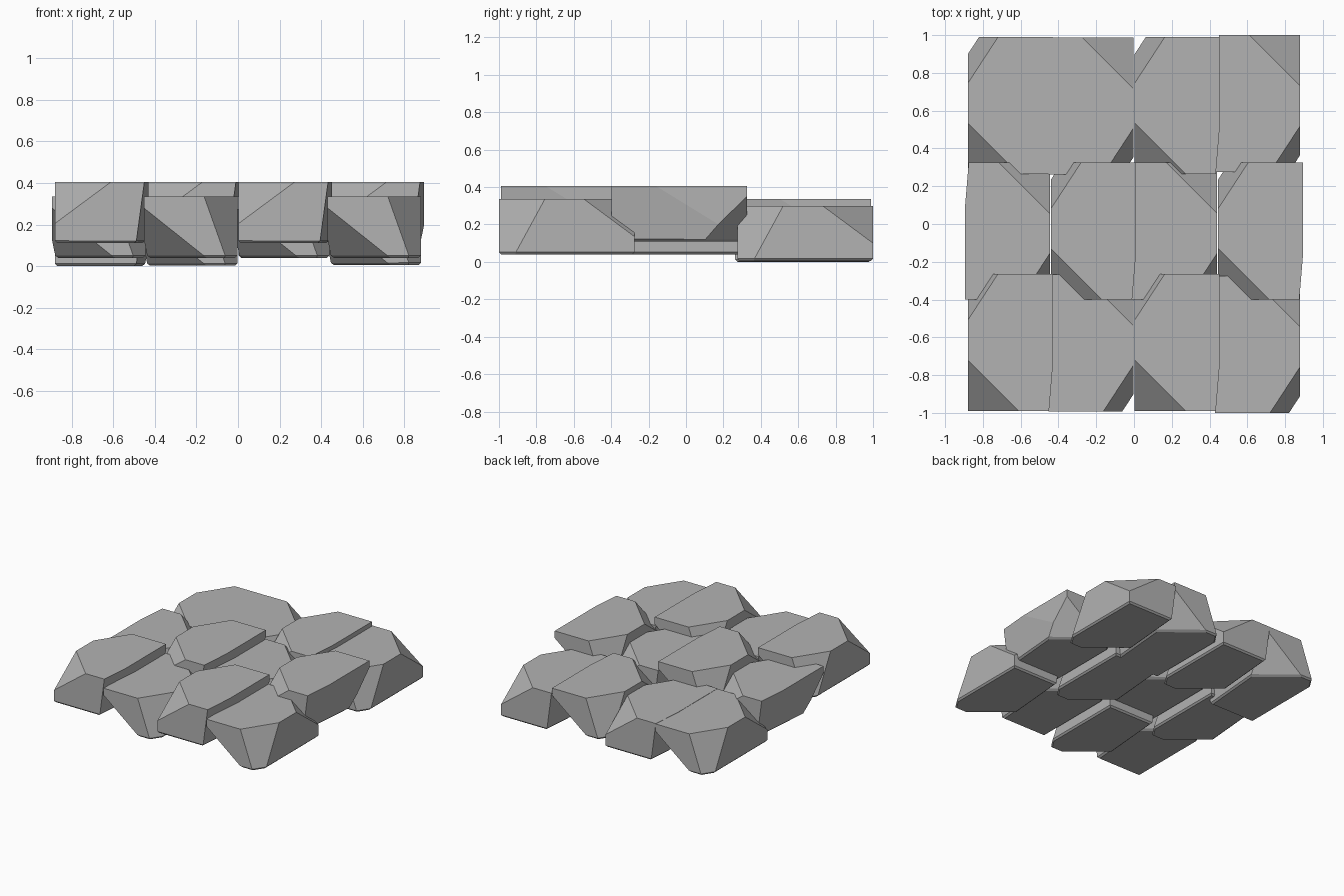
import bpy, bmesh, math
from mathutils import Vector

if "Cube" in bpy.data.objects:
    bpy.data.objects.remove(bpy.data.objects["Cube"], do_unlink=True)

W, L, H = 0.45, 0.725, 0.295

stone_grey = bpy.data.materials.new("stone_grey")
stone_grey.use_nodes = True
GREY = (0.45, 0.45, 0.45, 1)
stone_grey.diffuse_color = GREY
stone_grey.node_tree.nodes["Principled BSDF"].inputs["Base Color"].default_value = GREY


def chip(bm, a, b, c):
    """Slice off the side of plane a-b-c that does not hold the block centre."""
    a, b, c = Vector(a), Vector(b), Vector(c)
    n = (b - a).cross(c - a).normalized()
    if n.dot(Vector((W / 2, L / 2, H / 2)) - a) > 0:
        n = -n
    geom = bm.verts[:] + bm.edges[:] + bm.faces[:]
    bmesh.ops.bisect_plane(bm, geom=geom, plane_co=a, plane_no=n, clear_outer=True, dist=1e-5)
    rim = [e for e in bm.edges if e.is_boundary]
    bmesh.ops.holes_fill(bm, edges=rim, sides=0)


def stone_mesh():
    bm = bmesh.new()
    bmesh.ops.create_cube(bm, size=1)
    for v in bm.verts:
        v.co = Vector(((v.co.x + 0.5) * W, (v.co.y + 0.5) * L, (v.co.z + 0.5) * H))
    # large sloped corner on the upper front
    chip(bm, (0, 0.27, H), (0.27, 0, H), (0, 0, 0.095))
    # steep corner at the back
    chip(bm, (0, 0.48, H), (0.16, L, H), (0.055, L, 0))
    # slightly leaning side
    chip(bm, (W, 0.24, H), (0.43, 0, H), (0.39, 0, 0))
    # undercut lower back corner
    chip(bm, (W, L, 0.24), (0.15, L, 0), (W, 0.48, 0))
    # worn lower rim
    rim = [e for e in bm.edges if all(v.co.z < 1e-4 for v in e.verts)]
    bmesh.ops.bevel(bm, geom=rim, offset=0.012, segments=1, affect='EDGES')
    # centre the block on its footprint
    bmesh.ops.translate(bm, verts=bm.verts, vec=(-W / 2, -L / 2, 0))
    bmesh.ops.recalc_face_normals(bm, faces=bm.faces)
    me = bpy.data.meshes.new("paving_stone")
    bm.to_mesh(me)
    bm.free()
    me.materials.append(stone_grey)
    return me


mesh = stone_mesh()

# row: name, column x centres, y centres, base heights, turned half round
rows = [
    ("front", (-0.655, -0.228, 0.228, 0.655), (-0.627, -0.63, -0.627, -0.6375),
     (0.11, 0.04, 0.11, 0.04), (0, 1, 0, 1)),
    ("middle", (-0.67, -0.215, 0.215, 0.67), (-0.037,) * 4,
     (0.04, 0.11, 0.04, 0.11), (1, 0, 1, 0)),
    ("back", (-0.655, -0.228, 0.228, 0.655), (0.627, 0.625, 0.627, 0.6375),
     (0, 0.002, 0.04, 0.005), (0, 1, 0, 1)),
]
for name, xs, ys, zs, turns in rows:
    for i, (x, y, z, t) in enumerate(zip(xs, ys, zs, turns)):
        ob = bpy.data.objects.new(f"{name}_stone_{i + 1}", mesh)
        ob.location = (x, y, z)
        ob.rotation_euler.z = math.pi * t
        bpy.context.collection.objects.link(ob)
